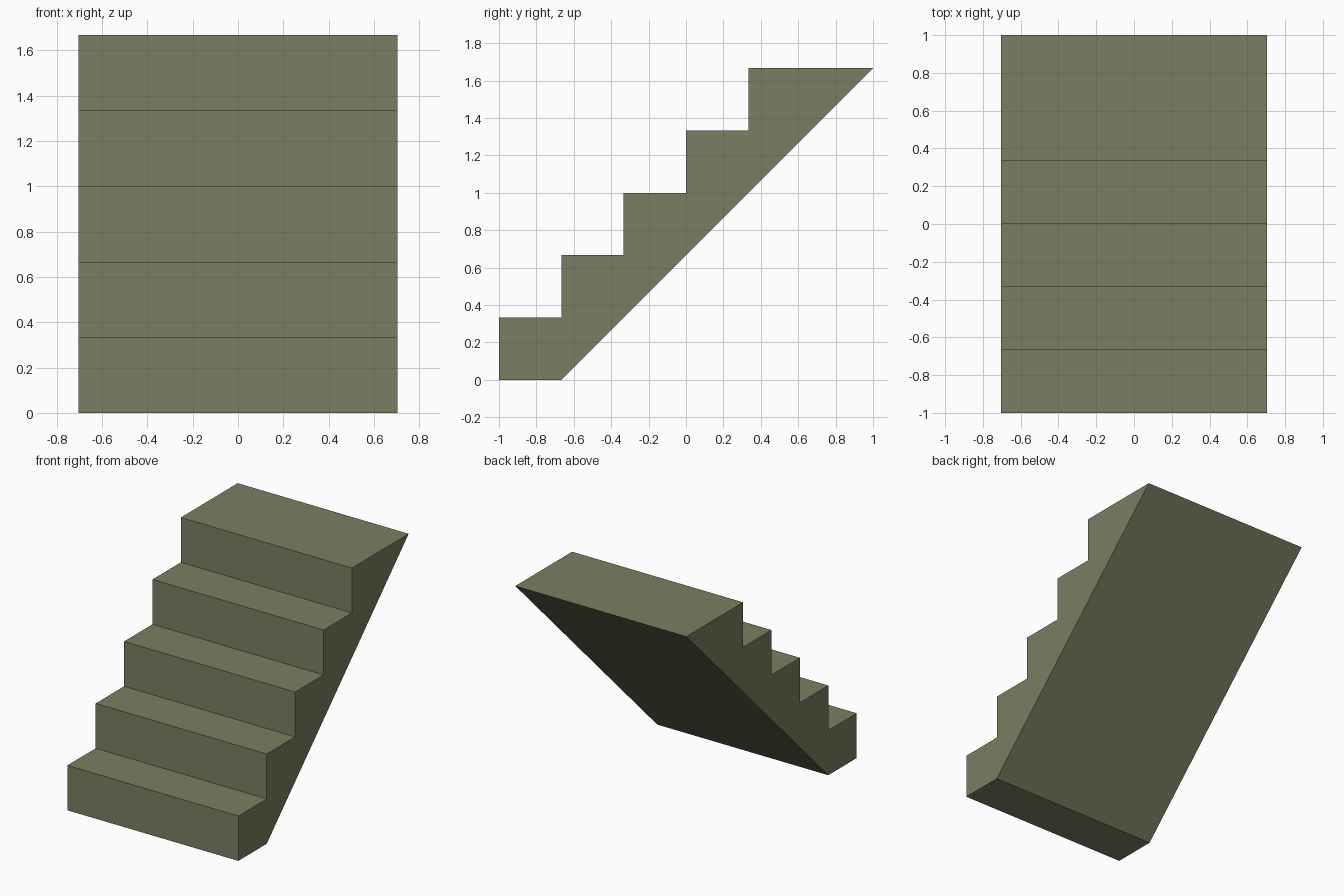
import bpy, bmesh

if "Cube" in bpy.data.objects:
    bpy.data.objects.remove(bpy.data.objects["Cube"])

STEPS = 5
STEP = 1 / 3        # rise and tread depth
HALF_WIDTH = 0.703

# Side profile (y, z): sloped underside, landing, then steps down to the front
profile = [(-1, 0), (-1 + STEP, 0), (1, STEPS * STEP)]
for i in reversed(range(STEPS)):
    y = -1 + i * STEP
    profile.append((y, (i + 1) * STEP))
    if i:
        profile.append((y, i * STEP))

# Extrude the profile across the width
bm = bmesh.new()
side = bm.faces.new([bm.verts.new((-HALF_WIDTH, y, z)) for y, z in profile])
result = bmesh.ops.extrude_face_region(bm, geom=[side], use_keep_orig=True)
moved = [v for v in result["geom"] if isinstance(v, bmesh.types.BMVert)]
bmesh.ops.translate(bm, verts=moved, vec=(2 * HALF_WIDTH, 0, 0))
bmesh.ops.recalc_face_normals(bm, faces=bm.faces)

mesh = bpy.data.meshes.new("staircase")
bm.to_mesh(mesh)
bm.free()

# Olive stone colour
mat = bpy.data.materials.new("olive_grey")
mat.diffuse_color = (0.195, 0.212, 0.122, 1)
mat.use_nodes = True
mat.node_tree.nodes["Principled BSDF"].inputs["Base Color"].default_value = mat.diffuse_color
mesh.materials.append(mat)

staircase = bpy.data.objects.new("staircase", mesh)
bpy.context.collection.objects.link(staircase)
